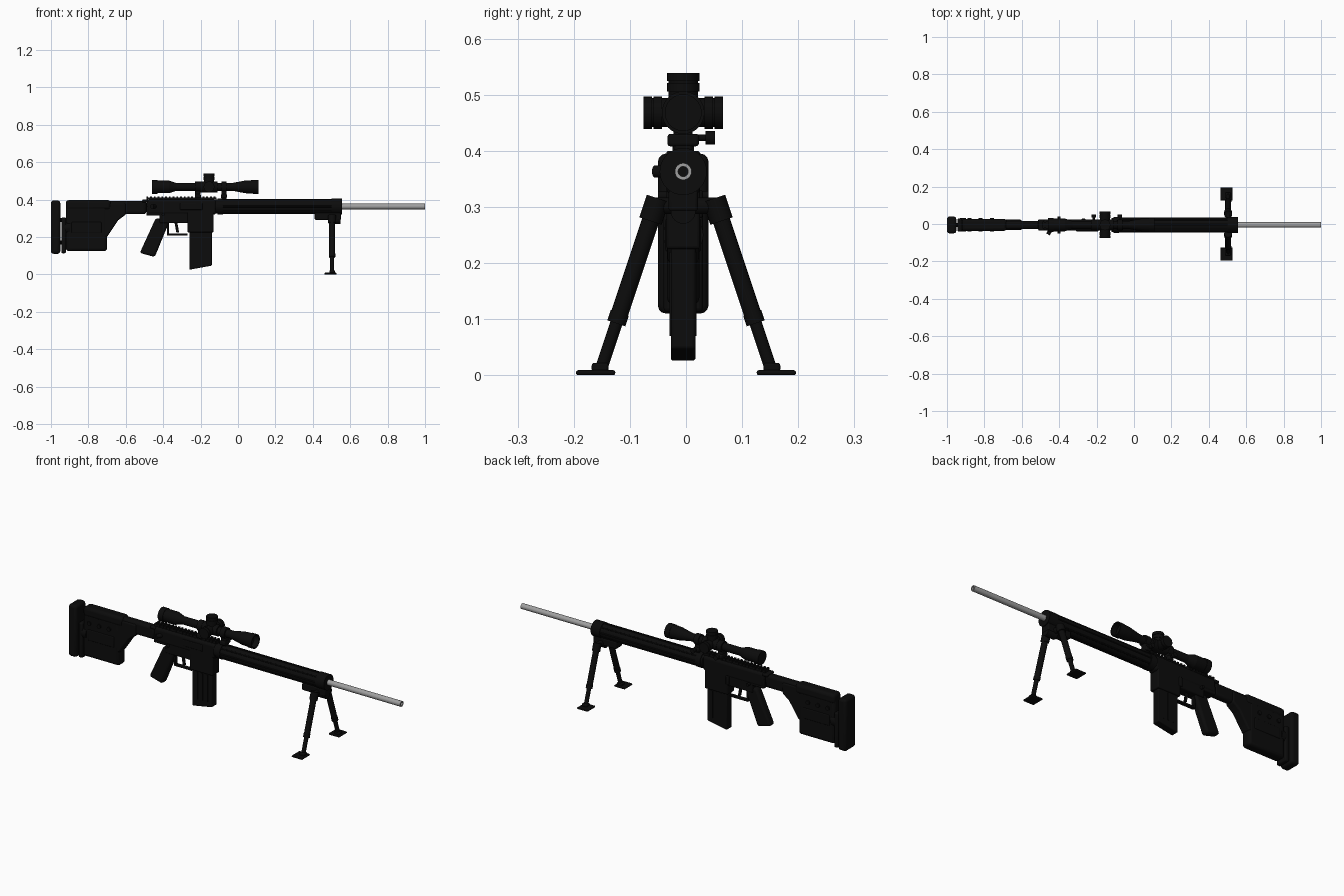
import bpy, bmesh, math
from mathutils import Vector

if "Cube" in bpy.data.objects:
    bpy.data.objects.remove(bpy.data.objects["Cube"], do_unlink=True)


def material(name, value):
    mat = bpy.data.materials.new(name)
    mat.use_nodes = True
    colour = (value, value, value, 1)
    mat.diffuse_color = colour
    mat.node_tree.nodes["Principled BSDF"].inputs["Base Color"].default_value = colour
    return mat


black = material("matte black", 0.0035)
steel = material("brushed steel", 0.35)

# Shared heights, centre plane and thicknesses
middle = -0.005
bore = 0.363
sight = 0.468
deck = 0.4
thin = 0.022
wide = 0.03


def finish(name, bm, mat=black, bevel=0):
    bmesh.ops.recalc_face_normals(bm, faces=bm.faces)
    mesh = bpy.data.meshes.new(name)
    bm.to_mesh(mesh)
    bm.free()
    mesh.materials.append(mat)
    obj = bpy.data.objects.new(name, mesh)
    bpy.context.collection.objects.link(obj)
    if bevel:
        mod = obj.modifiers.new("soft edges", "BEVEL")
        mod.width = bevel
        mod.segments = 3
        mod.limit_method = "ANGLE"
    bpy.ops.object.select_all(action="DESELECT")
    obj.select_set(True)
    bpy.context.view_layer.objects.active = obj
    bpy.ops.object.shade_smooth_by_angle(angle=math.radians(35))
    return obj


def slab(name, outline, half, y=middle, bevel=0.005):
    """Extrude a side outline across the width."""
    bm = bmesh.new()
    face = bm.faces.new([bm.verts.new((x, y - half, z)) for x, z in outline])
    extruded = bmesh.ops.extrude_face_region(bm, geom=[face])["geom"]
    moved = [v for v in extruded if isinstance(v, bmesh.types.BMVert)]
    bmesh.ops.translate(bm, vec=(0, 2 * half, 0), verts=moved)
    return finish(name, bm, black, bevel)


def block(name, left, right, bottom, top, half, rise=0, lean=0, **options):
    """Box whose bottom may rise to the right and whose foot may lean sideways."""
    outline = [(left + lean, bottom), (right + lean, bottom + rise), (right, top), (left, top)]
    return slab(name, outline, half, **options)


def rod(name, start, end, radius, end_radius=None, sides=20):
    start, end = Vector(start), Vector(end)
    span = end - start
    bm = bmesh.new()
    bmesh.ops.create_cone(bm, cap_ends=True, segments=sides, radius1=radius,
                          radius2=end_radius or radius, depth=span.length)
    bmesh.ops.rotate(bm, matrix=span.to_track_quat("Z", "Y").to_matrix(), verts=bm.verts)
    bmesh.ops.translate(bm, vec=(start + end) / 2, verts=bm.verts)
    return finish(name, bm)


def long_rod(name, left, right, height, radius, end_radius=None):
    """Rod running along the model on its centre plane."""
    return rod(name, (left, middle, height), (right, middle, height), radius, end_radius, 32)


def cross_rod(name, x, height, half, radius):
    """Rod running through the model from side to side."""
    return rod(name, (x, middle - half, height), (x, middle + half, height), radius)


def hollow_tube(name, left, right, height, outer, inner, mat, sides=32):
    bm = bmesh.new()
    rings = []
    for x, radius in ((left, outer), (right, outer), (right, inner), (left, inner)):
        angles = [math.tau * i / sides for i in range(sides)]
        rings.append([bm.verts.new((x, middle + radius * math.cos(a),
                                    height + radius * math.sin(a))) for a in angles])
    for ring, following in zip(rings, rings[1:] + rings[:1]):
        for i in range(sides):
            bm.faces.new((ring[i - 1], ring[i], following[i], following[i - 1]))
    return finish(name, bm, mat)


# Hollow barrel
hollow_tube("barrel", 0.5, 1, bore, 0.015, 0.009, steel)

# Round handguard with collars and lengthwise ribs
long_rod("handguard", -0.12, 0.55, bore, 0.038)
long_rod("rear_collar", -0.11, -0.08, bore, 0.042)
long_rod("front_collar", 0.5, 0.555, bore, 0.042)
rib_count = 8
for k in range(rib_count):
    outward = Vector((0, math.sin(math.tau * k / rib_count), math.cos(math.tau * k / rib_count)))
    centre = Vector((0, middle, bore)) + outward * 0.036
    rod("handguard_rib", centre - Vector((0.1, 0, 0)), centre + Vector((0.5, 0, 0)), 0.005, sides=8)

# Receiver, magazine well and toothed rail
rear, front = -0.49, -0.115
block("upper_receiver", rear, front, 0.32, deck, wide, bevel=0.014)
block("lower_receiver", -0.42, -0.13, 0.275, bore, 0.028)
block("receiver_tail", rear, -0.4, 0.315, bore, 0.028)
block("magazine_well", -0.27, -0.13, 0.225, bore, wide)
block("rail_base", rear, front, deck, 0.41, 0.016, bevel=0)
tooth = 0.01
for k in range(19):
    x = rear + 2 * tooth * k
    block("rail_tooth", x, x + tooth, deck, 0.417, 0.019, bevel=0)
block("charging_handle", rear - thin, rear + tooth, 0.385, deck, wide)
rod("forward_assist", (-0.43, middle, bore), (-0.46, middle - 0.05, bore), 0.011)
block("ejection_cover", -0.31, -0.19, 0.345, 0.38, 0.004, y=middle - wide)
block("bolt_catch", -0.28, -0.26, 0.28, 0.33, 0.005, y=middle + wide)
cross_rod("selector", -0.4, 0.32, 0.045, 0.008)

# Magazine with a sloping base and side ribs
block("magazine", -0.26, -0.14, 0.025, 0.3, thin, rise=thin)
for k in range(3):
    x = -0.235 + k * wide
    block("magazine_rib", x, x + tooth, 0.07, 0.22, thin + 0.002, bevel=0)

# Raked pistol grip, trigger and guard
block("pistol_grip", -0.44, -0.36, 0.115, 0.3, thin, rise=-thin, lean=-0.085, bevel=0.012)
block("trigger", -0.34, -0.325, 0.225, 0.28, 0.005, lean=tooth, bevel=0.002)
block("trigger_guard", -0.38, -0.27, 0.208, 0.218, tooth, bevel=0.002)
block("guard_post", -0.38, -0.37, 0.21, 0.28, tooth, bevel=0.002)

# Stock: tube, hooked body, cheek rest and adjusters
stock_end = -0.92
block("stock_tube", -0.75, rear, 0.322, 0.393, thin, bevel=0.014)
block("stock_body", stock_end, -0.7, 0.125, 0.38, 0.029, bevel=0.014)
slab("stock_hook", [(-0.72, 0.2), (-0.7, 0.2), (-0.64, 0.29), (-0.6, 0.32), (-0.6, 0.38),
                    (-0.72, 0.38)], 0.028, bevel=0.008)
block("cheek_rest", stock_end, -0.68, 0.345, 0.397, 0.032, bevel=0.015)
block("side_panel", -0.89, -0.73, 0.22, 0.28, 0.032)
for k in range(3):
    cross_rod("cheek_screw", -0.88 + 2 * k * wide, 0.315, 0.036, 0.011)
long_rod("adjuster_wheel", stock_end - tooth, stock_end + thin, 0.25, 0.036)
for height in (0.17, 0.29):
    long_rod("pad_rod", -0.97, -0.9, height, 0.011)
block("pad_plate", -0.944, stock_end, 0.113, 0.305, 0.035, bevel=0.007)
block("butt_pad", -1, -0.95, 0.11, 0.395, 0.045, bevel=0.014)

# Scope tube with flared ends
eyepiece, objective = -0.46, 0.11
long_rod("scope_tube", eyepiece + wide, objective - wide, sight, 0.021)
long_rod("eyepiece_body", eyepiece, -0.37, sight, 0.034)
long_rod("eyepiece_taper", -0.37, -0.33, sight, 0.034, 0.021)
long_rod("eyepiece_ring", eyepiece, eyepiece + wide, sight, 0.037)
long_rod("objective_taper", -0.03, 0.04, sight, 0.021, 0.034)
long_rod("objective_body", 0.04, objective - wide, sight, 0.034, 0.036)
hollow_tube("objective_rim", objective - wide, objective, sight, 0.038, 0.032, black)

# Turrets on the top and both sides
hub = Vector((-0.155, middle, sight))
long_rod("turret_housing", hub.x - 0.045, hub.x + 0.045, sight, 0.029)
for name, direction in (("elevation_turret", (0, 0, 1)), ("windage_turret", (0, -1, 0)),
                        ("focus_turret", (0, 1, 0))):
    axis = Vector(direction)
    rod(name + "_stem", hub, hub + axis * 0.07, 0.026)
    for offset in (0.038, 0.056):
        rod(name + "_cap", hub + axis * offset, hub + axis * (offset + 0.015), 0.029)

# Scope rings and clamps
for x in (-0.215, -0.075):
    long_rod("scope_ring", x - 0.014, x + 0.014, sight, 0.029)
    block("ring_post", x - 0.014, x + 0.014, deck, 0.45, 0.017)
    block("ring_clamp", x - 0.016, x + 0.016, 0.408, 0.43, 0.028)
    rod("clamp_bolt", (x, middle, 0.423), (x, 0.04, 0.423), 0.006)
    rod("clamp_knob", (x, 0.035, 0.423), (x, 0.052, 0.423), 0.012)

# Bipod head
hinge_x = 0.503
block("bipod_mount", 0.41, 0.55, 0.292, 0.33, 0.026)
long_rod("bipod_pivot", 0.488, 0.548, 0.292, thin)
cross_rod("bipod_crossbar", hinge_x, 0.302, 0.06, 0.015)

# Splayed legs, each a sleeve over a thinner rod, with a flat foot
for side in (-1, 1):
    top = Vector((hinge_x, side * 0.05, 0.315))
    ankle = Vector((hinge_x, side * 0.153, 0.006))
    knee = top.lerp(ankle, 0.72)
    rod("leg_hinge", top, top.lerp(ankle, 0.13), 0.021)
    rod("upper_leg", top, knee, 0.0155)
    rod("leg_collar", top.lerp(ankle, 0.66), knee, 0.017)
    rod("lower_leg", knee, ankle, 0.011)
    block("foot_pad", 0.462, 0.527, 0, 0.009, 0.035, y=side * 0.161, bevel=0.004)
    block("foot_ankle", 0.488, 0.518, 0.005, thin, 0.015, y=ankle.y)
